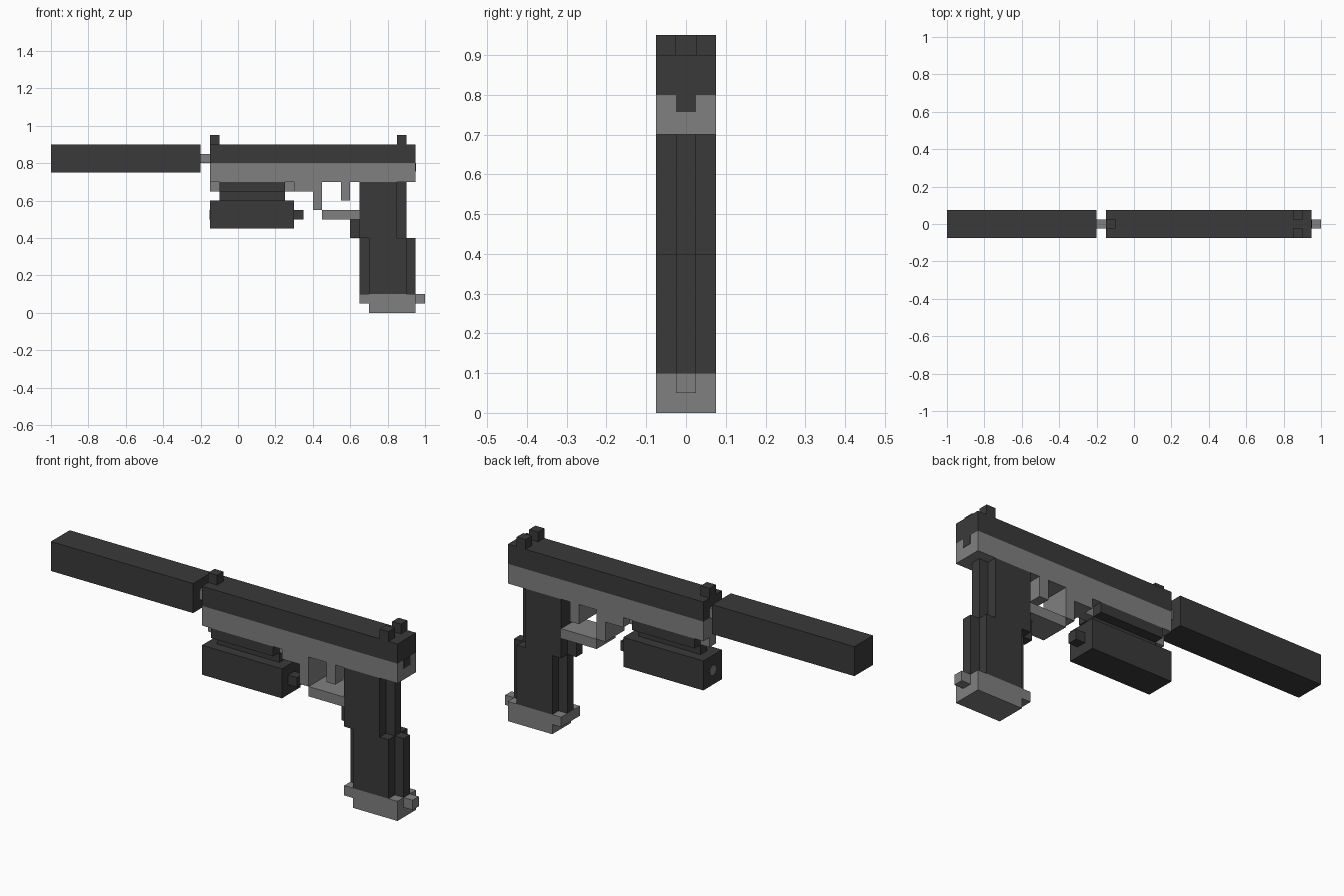
import bpy, bmesh, math
from mathutils import Matrix

if "Cube" in bpy.data.objects:
    bpy.data.objects.remove(bpy.data.objects["Cube"])


def material(name, v):
    m = bpy.data.materials.new(name)
    m.diffuse_color = (v, v, v, 1)
    m.use_nodes = True
    m.node_tree.nodes["Principled BSDF"].inputs["Base Color"].default_value = m.diffuse_color
    return m


DARK = material("charcoal", 0.042)
GREY = material("mid grey", 0.216)
W, N = 0.075, 0.025   # half widths: full body and narrow ridge


def box(name, x0, x1, z0, z1, half, mat, y=0):
    """Box spanning x0..x1, z0..z1, centred on y."""
    bm = bmesh.new()
    bmesh.ops.create_cube(bm, size=1, matrix=Matrix.Translation(
        ((x0 + x1) / 2, y, (z0 + z1) / 2)) @ Matrix.Diagonal((x1 - x0, 2 * half, z1 - z0, 1)))
    return finish(name, bm, mat)


def finish(name, bm, mat):
    me = bpy.data.meshes.new(name)
    bm.to_mesh(me)
    bm.free()
    me.materials.append(mat)
    ob = bpy.data.objects.new(name, me)
    bpy.context.collection.objects.link(ob)
    return ob


# Barrel end and slide
box("suppressor", -1.0, -0.2, 0.75, 0.9, W, DARK)
box("barrel", -0.2, -0.15, 0.8, 0.85, N, GREY)
box("slide", -0.15, 0.95, 0.8, 0.9, W, DARK)
box("front_sight", -0.15, -0.1, 0.9, 0.95, N, DARK)
for side in (-1, 1):
    box("rear_sight", 0.85, 0.9, 0.9, 0.95, N, DARK, y=side * 0.05)

# Frame
box("frame", -0.15, 0.95, 0.7, 0.8, W, GREY)
box("hammer_plate", 0.95, 0.952, 0.757, 0.8, N, DARK)
box("accessory_rail", -0.15, 0.3, 0.65, 0.7, N, GREY)
box("dust_cover", 0.3, 0.4, 0.65, 0.7, W, GREY)

# Trigger and guard
box("guard_post", 0.4, 0.45, 0.55, 0.7, W, GREY)
box("guard_base", 0.45, 0.65, 0.5, 0.55, W, GREY)
box("trigger", 0.55, 0.6, 0.6, 0.7, W, GREY)

# Under-barrel light
box("light_clamp", -0.1, 0.25, 0.65, 0.7, W, DARK)
box("light_neck", -0.1, 0.25, 0.6, 0.65, N, DARK)
box("light_body", -0.15, 0.3, 0.45, 0.6, W, DARK)
box("light_switch", 0.3, 0.35, 0.5, 0.55, N, DARK)
bm = bmesh.new()
bmesh.ops.create_cone(bm, cap_ends=True, segments=8, radius1=N, radius2=N, depth=0.004,
                      matrix=Matrix.Translation((-0.15, 0, 0.525)) @ Matrix.Rotation(math.pi / 2, 4, 'Y'))
finish("light_lens", bm, GREY)

# Grip with narrow front and back ridges
box("grip_upper", 0.65, 0.85, 0.4, 0.7, W, DARK)
box("grip_upper_back", 0.85, 0.9, 0.4, 0.7, N, DARK)
box("grip_finger_rest", 0.6, 0.65, 0.4, 0.5, N, DARK)
box("grip_lower", 0.7, 0.9, 0.1, 0.4, W, DARK)
box("grip_lower_front", 0.65, 0.7, 0.1, 0.4, N, DARK)
box("grip_lower_back", 0.9, 0.95, 0.1, 0.4, N, DARK)

# Magazine base
box("base_plate", 0.7, 0.95, 0.0, 0.1, W, GREY)
box("base_lip", 0.65, 0.7, 0.05, 0.1, W, GREY)
box("base_tab", 0.95, 1.0, 0.05, 0.1, N, GREY)
